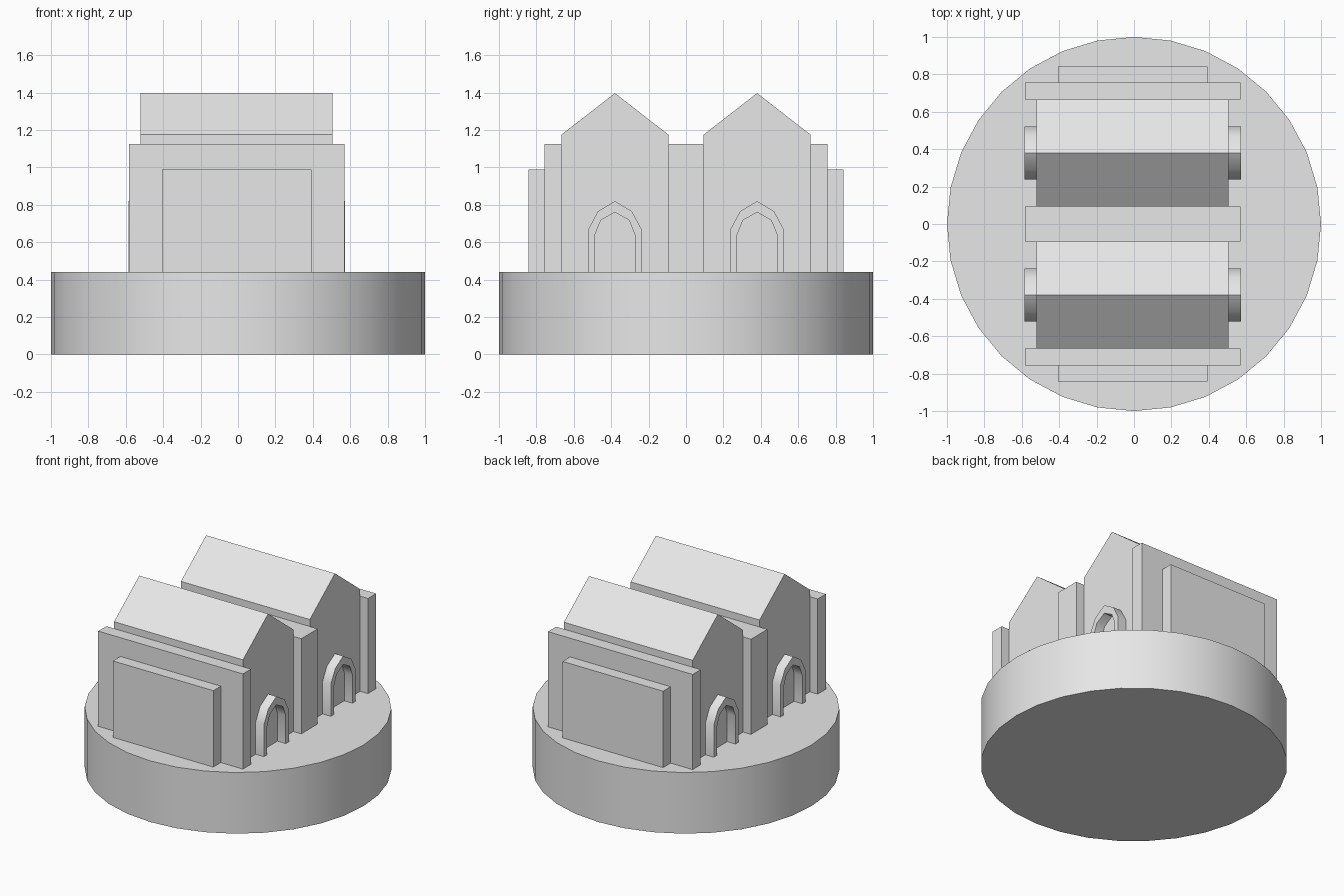
import bpy
import bmesh
import math

if "Cube" in bpy.data.objects:
    bpy.data.objects.remove(bpy.data.objects["Cube"], do_unlink=True)

BASE_TOP = 0.44
MID_X = -0.007   # the building sits slightly off the plinth centre
HOUSE_Y = 0.38

stone = bpy.data.materials.new("pale_grey_stone")
stone.use_nodes = True
stone.diffuse_color = (0.8, 0.8, 0.8, 1)
stone.node_tree.nodes["Principled BSDF"].inputs["Base Color"].default_value = (0.8, 0.8, 0.8, 1)


def extrude_profile(name, outline, x0, x1):
    """Extrude a closed (y, z) outline along x."""
    bm = bmesh.new()
    face = bm.faces.new([bm.verts.new((x0, y, z)) for y, z in outline])
    moved = bmesh.ops.extrude_face_region(bm, geom=[face])["geom"]
    verts = [g for g in moved if isinstance(g, bmesh.types.BMVert)]
    bmesh.ops.translate(bm, verts=verts, vec=(x1 - x0, 0, 0))
    bmesh.ops.recalc_face_normals(bm, faces=bm.faces)
    mesh = bpy.data.meshes.new(name)
    bm.to_mesh(mesh)
    bm.free()
    obj = bpy.data.objects.new(name, mesh)
    bpy.context.collection.objects.link(obj)
    mesh.materials.append(stone)
    return obj


def slab(name, half_x, y0, y1, top):
    outline = [(y0, BASE_TOP), (y1, BASE_TOP), (y1, top), (y0, top)]
    return extrude_profile(name, outline, MID_X - half_x, MID_X + half_x)


def smooth(obj, degrees):
    bpy.ops.object.select_all(action="DESELECT")
    obj.select_set(True)
    bpy.context.view_layer.objects.active = obj
    bpy.ops.object.shade_smooth_by_angle(angle=math.radians(degrees))


# Round plinth
bpy.ops.mesh.primitive_cylinder_add(vertices=32, radius=1, depth=BASE_TOP,
                                    location=(0, 0, BASE_TOP / 2))
plinth = bpy.context.object
plinth.name = "round_plinth"
plinth.data.materials.append(stone)
smooth(plinth, 30)

# Walls between and outside the gabled halls, with raised end panels
slab("centre_wall", 0.576, -0.093, 0.093, 1.125)
for side, label in ((-1, "front"), (1, "back")):
    slab(label + "_wall", 0.576, *sorted((side * 0.665, side * 0.757)), 1.125)
    slab(label + "_panel", 0.40, *sorted((side * 0.757, side * 0.842)), 0.99)

# Pointed arch: half outlines as (offset from centre, height)
outer = [(0.141, BASE_TOP), (0.141, 0.672), (0.091, 0.765)]
inner = [(0.106, BASE_TOP), (0.106, 0.642), (0.075, 0.718)]


def arch_line(half, apex, y):
    return ([(y - d, z) for d, z in half] + [(y, apex)]
            + [(y + d, z) for d, z in reversed(half)])


for side, label in ((-1, "front"), (1, "back")):
    y = side * HOUSE_Y
    # Gabled hall
    extrude_profile(label + "_hall",
                    [(y - 0.286, BASE_TOP), (y + 0.286, BASE_TOP), (y + 0.286, 1.175),
                     (y, 1.397), (y - 0.286, 1.175)],
                    MID_X - 0.513, MID_X + 0.513)
    # Doorway arch at each gable
    outline = arch_line(outer, 0.82, y) + arch_line(inner, 0.76, y)[::-1]
    for end, hand in ((-1, "right"), (1, "left")):
        arch = extrude_profile(f"{label}_{hand}_arch", outline,
                               MID_X + end * 0.513, MID_X + end * 0.579)
        smooth(arch, 40)
